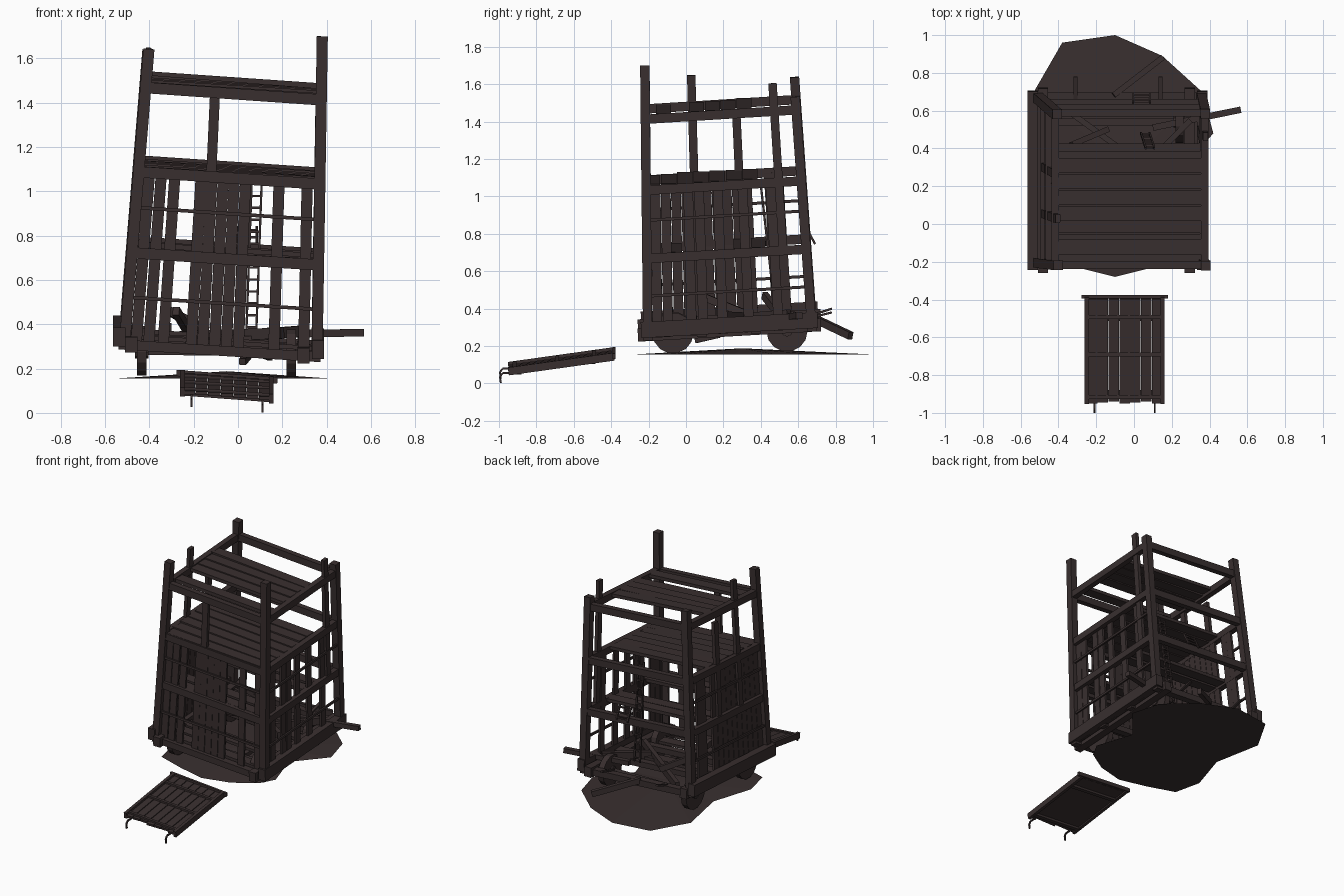
import bpy, bmesh, math, random
from mathutils import Vector, Matrix

random.seed(4)
mat = bpy.data.materials.new("dark weathered wood")
mat.diffuse_color = (0.04, 0.028, 0.028, 1)


def finish(name, bm):
    bmesh.ops.recalc_face_normals(bm, faces=bm.faces)
    me = bpy.data.meshes.new(name)
    bm.to_mesh(me)
    bm.free()
    me.materials.append(mat)
    ob = bpy.data.objects.new(name, me)
    bpy.context.collection.objects.link(ob)
    return ob


def beam(bm, a, b, w, d, side=(1, 0, 0)):
    """box from a to b, w wide along side, d thick the other way"""
    a, b = Vector(a), Vector(b)
    l = (b - a).normalized()
    n = l.cross(Vector(side)).normalized()
    s = n.cross(l)
    m = Matrix((s * w, n * d, b - a)).transposed().to_4x4()
    m.translation = (a + b) / 2
    bmesh.ops.create_cube(bm, size=1, matrix=m)


def beams(name, items):
    bm = bmesh.new()
    for it in items:
        beam(bm, *it)
    return finish(name, bm)


def P(u, v, h):
    """point on the leaning, tapered tower: u across, v to the back, h height"""
    t = (h - 0.31) / 1.39
    x0, x1 = -0.51 + 0.115 * t, 0.357 + 0.023 * t
    y0, y1 = -0.205 - 0.015 * t, 0.67 - 0.10 * t
    return Vector((x0 + (x1 - x0) * u, y0 + (y1 - y0) * v,
                   h + 0.055 * (0.5 - u) + 0.05 * v))


X, Y, Z = (1, 0, 0), (0, 1, 0), (0, 0, 1)

# corner posts, each snapped at its own height
beams("corner_posts", [(P(u, v, 0.30), P(u, v, h), 0.05, 0.05)
      for u, v, h in ((0, 0, 1.615), (1, 0, 1.727), (0, 1, 1.56), (1, 1, 1.51))])

# rings of rails at each storey
rails = []
for h in (0.695, 1.06, 1.44):
    for k in (0, 1):
        rails.append((P(0, k, h), P(1, k, h), 0.05, 0.04, Z))
        rails.append((P(k, 0, h), P(k, 1, h), 0.05, 0.04, Z))
beams("storey_rails", rails)

# base frame
sills = [(P(-0.03, v, 0.28), P(1.02, v, 0.28), 0.045, 0.05, Z) for v in (0, 1)]
sills += [(P(u, -0.06, 0.285), P(u, 1.055, 0.285), 0.07, 0.055, Z) for u in (0.035, 0.93)]
sills += [(P(u, -0.04, 0.315), P(u, 1.04, 0.315), 0.085, 0.055, Z) for u in (-0.03, 1.005)]
sills += [(P(0, v, 0.28), P(1, v, 0.28), 0.04, 0.05, Z) for v in (0.33, 0.66)]
beams("base_sills", sills)

# wall planks (front, right and left; the back is open)
H0, H1 = 0.27, 1.06
walls = []
for u in (0.06, 0.125, 0.2, 0.345, 0.405, 0.467, 0.528, 0.59, 0.775, 0.93):
    walls.append((P(u, 0.012, H0), P(u, 0.012, H1), 0.05, 0.016, X))
for v in (0.06, 0.125, 0.27, 0.34, 0.46, 0.62, 0.80):
    walls.append((P(0.985, v, H0), P(0.985, v, H1), 0.052, 0.016, Y))
for v in (0.06, 0.125, 0.19, 0.255, 0.32, 0.385, 0.45, 0.515, 0.58, 0.645, 0.79, 0.85):
    walls.append((P(0.015, v, H0), P(0.015, v, H1), 0.052, 0.016, Y))
beams("wall_planks", walls)

# thin bands over the planks
bands = []
for h in (0.495, 0.90):
    bands.append((P(0, -0.012, h), P(1, -0.012, h), 0.016, 0.012, Z))
    bands += [(P(u, 0, h), P(u, 1, h), 0.016, 0.012, Z) for u in (-0.012, 1.012)]
beams("wall_bands", bands)

# upper storey studs
beams("upper_studs", [
    (P(0.40, 0, 1.06), P(0.395, 0, 1.43), 0.045, 0.025, X),
    (P(0, 0.31, 0.70), P(0, 0.31, 1.605), 0.045, 0.025, Y),
    (P(0, 0.60, 0.70), P(0, 0.60, 1.38), 0.045, 0.025, Y),
    (P(1, 0.855, 0.70), P(1, 0.855, 1.59), 0.045, 0.025, Y)])


# decks of loose boards
def deck(name, h, vs, w):
    out = []
    for v in vs:
        j = random.uniform(-0.004, 0.004)
        out.append((P(0.01, v, h + j), P(0.975, v, h - j), w, 0.024, Y))
    beams(name, out)


deck("middle_deck", 0.705, (0.06, 0.17, 0.59, 0.70), 0.08)
deck("upper_deck", 1.075, (0.04, 0.145, 0.25, 0.355, 0.46, 0.565, 0.67), 0.083)
deck("top_deck", 1.45, (0.12, 0.34, 0.445, 0.55, 0.655), 0.08)

# broken floor
floor = [(P(0.02, v, 0.315), P(e, v, 0.315), 0.075, 0.02, Y)
         for v, e in ((0.06, 0.98), (0.16, 0.5), (0.26, 0.8), (0.6, 0.97))]
beams("floor_boards", floor)

# fallen timbers
beams("fallen_timbers", [
    ((0.10, 0.51, 0.355), (0.565, 0.605, 0.362), 0.034, 0.034, Z),
    ((-0.11, 0.68, 0.35), (0.15, 0.88, 0.255), 0.04, 0.03, Z),
    ((-0.33, 0.42, 0.47), (-0.14, 0.50, 0.37), 0.04, 0.03, Z),
    ((-0.28, 0.10, 0.46), (-0.22, 0.35, 0.36), 0.04, 0.03, Z),
    ((0.02, 0.05, 0.23), (0.045, 0.18, 0.26), 0.03, 0.03, Z),
    ((-0.35, 0.60, 0.34), (0.20, 0.20, 0.36), 0.05, 0.03, Z),
    ((0.05, 0.30, 0.35), (0.30, 0.55, 0.37), 0.05, 0.03, Z),
    ((-0.31, 0.64, 0.355), (-0.31, 0.78, 0.40), 0.02, 0.012, X),
    ((0.14, 0.64, 0.345), (0.14, 0.78, 0.38), 0.02, 0.012, X)])


# ladder, with a broken length hanging out of the back
def ladder(name, a, b, width, n):
    a, b, s = Vector(a), Vector(b), Vector((width / 2, 0, 0))
    it = [(a + k * s, b + k * s, 0.01, 0.012) for k in (-1, 1)]
    for i in range(n):
        c = a.lerp(b, (i + 0.5) / n)
        it.append((c - s, c + s, 0.01, 0.01, Z))
    beams(name, it)


ladder("ladder", (0.06, 0.48, 0.36), (0.085, 0.40, 1.06), 0.045, 13)
ladder("broken_ladder", (0.04, 0.69, 0.745), (0.04, 0.64, 0.84), 0.09, 3)

# wheels and axles
bm = bmesh.new()
for y in (-0.07, 0.54):
    for x, z in ((-0.435, 0.275), (0.24, 0.27)):
        m = Matrix.Translation((x, y, z + 0.01 * (y > 0))) @ Matrix.Rotation(math.pi / 2, 4, 'Y')
        bmesh.ops.create_cone(bm, cap_ends=True, segments=14, radius1=0.11, radius2=0.11, depth=0.042, matrix=m)
        bmesh.ops.create_cone(bm, cap_ends=True, segments=8, radius1=0.03, radius2=0.03, depth=0.06, matrix=m)
    beam(bm, (-0.46, y, 0.28), (0.265, y, 0.272), 0.035, 0.035, Z)
finish("wheels", bm)

# shallow mound of earth
rim = [(-0.10, -0.28), (0.10, -0.23), (0.26, -0.13), (0.32, -0.02), (0.23, 0.26), (0.42, 0.48),
       (0.36, 0.70), (0.15, 0.89), (-0.10, 1.0), (-0.38, 0.96), (-0.53, 0.70), (-0.46, 0.34),
       (-0.555, 0.04), (-0.51, -0.16), (-0.30, -0.23)]
bm = bmesh.new()
edge = [bm.verts.new((x, y, 0.155)) for x, y in rim]
top = bm.verts.new((-0.05, 0.30, 0.188))
for i in range(len(edge)):
    bm.faces.new((edge[i - 1], edge[i], top))
bm.faces.new(edge[::-1])
finish("earth_mound", bm)


# fallen drawbridge: s across (-1..1), f from front edge to hinge
def R(s, f, up=0.0):
    return Vector((-0.05 + 0.2 * s, -0.95 + 0.565 * f, 0.079 + 0.079 * f - 0.015 * s + up))


bridge = [(R(-0.86 + 0.287 * i, 0.01 * (i % 3)), R(-0.86 + 0.287 * i, 0.98), 0.0555, 0.016) for i in range(7)]
bridge += [(R(s, 0), R(s, 1), 0.022, 0.042) for s in (-1, 1)]
bridge += [(R(-1, f, 0.012), R(1, f, 0.012), 0.022, 0.014, Y) for f in (0.06, 0.46, 0.81)]
bridge += [(R(-1, f, -0.016), R(1, f, -0.016), 0.03, 0.016, Y) for f in (0.1, 0.8)]
bridge.append((R(-1.14, 1, 0.005), R(1.14, 1, 0.005), 0.018, 0.028, Y))
beams("drawbridge", bridge)

# hooks on the drawbridge edge
hooks = []
for s in (-0.8, 0.8):
    c = R(s, 0)
    pts = [c + Vector((0, dy, dz)) for dy, dz in ((0.02, -0.01), (-0.03, -0.012), (-0.045, -0.03), (-0.04, -0.064))]
    hooks += [(p, q, 0.01, 0.01) for p, q in zip(pts, pts[1:])]
beams("drawbridge_hooks", hooks)
